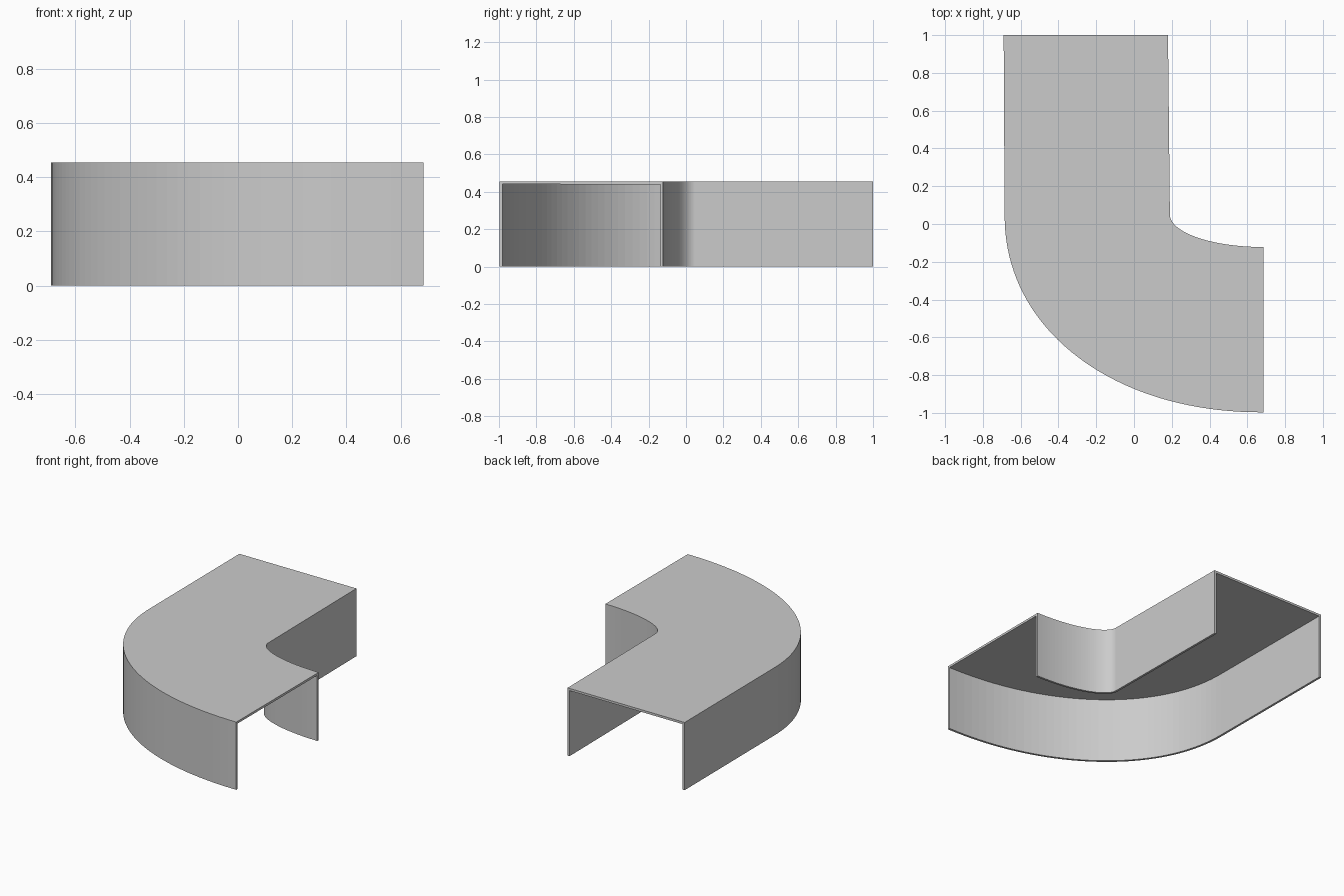
import bpy
import bmesh
from math import cos, sin, pi

HEIGHT, WALL, STEPS = 0.455, 0.015, 40

cube = bpy.data.objects.get("Cube")
if cube:
    bpy.data.objects.remove(cube)

grey = bpy.data.materials.new("plain grey")
grey.use_nodes = True
colour = (0.6, 0.6, 0.6, 1)
grey.diffuse_color = colour
grey.node_tree.nodes["Principled BSDF"].inputs["Base Color"].default_value = colour


def side_path(start_x, rx, ry, power):
    """Straight run from the back, then a quarter bend towards +x."""
    cx, cy = 0.685, 0.05
    points = [(start_x, 1.0)]
    for i in range(STEPS + 1):
        a = pi / 2 * i / STEPS
        points.append((cx - rx * max(cos(a), 0) ** (2 / power),
                       cy - ry * sin(a) ** (2 / power)))
    return points


# Outer and inner sides of the bend
outer = side_path(-0.69, 1.37, 1.047, 2.1)
inner = side_path(0.18, 0.495, 0.172, 2.0)

# Sweep the upside-down U section along the two sides
bm = bmesh.new()
rows = [[bm.verts.new((x, y, z)) for x, y, z in
         ((*o, 0), (*o, HEIGHT), (*n, HEIGHT), (*n, 0))]
        for o, n in zip(outer, inner)]
for a, b in zip(rows, rows[1:]):
    for k in range(3):
        bm.faces.new((a[k], b[k], b[k + 1], a[k + 1]))
mesh = bpy.data.meshes.new("channel_bend")
bm.to_mesh(mesh)
bm.free()
mesh.materials.append(grey)
channel = bpy.data.objects.new("channel_bend", mesh)
bpy.context.collection.objects.link(channel)

# Sheet thickness, kept inside the outline
solid = channel.modifiers.new("sheet thickness", "SOLIDIFY")
solid.thickness = WALL
solid.offset = -1
solid.use_even_offset = True
